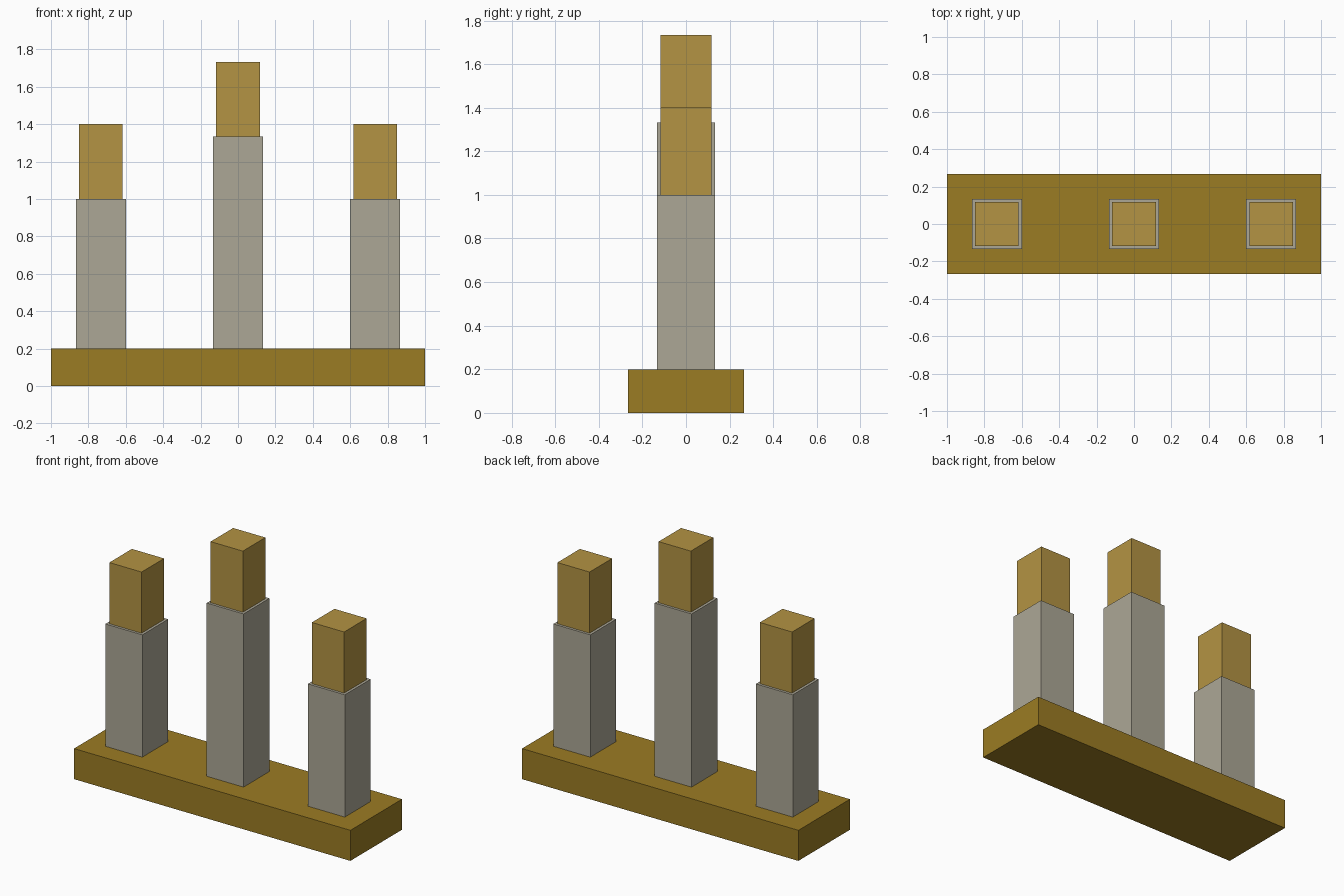
import bpy
import bmesh
from mathutils import Vector

if "Cube" in bpy.data.objects:
    bpy.data.objects.remove(bpy.data.objects["Cube"])


def material(name, rgb):
    mat = bpy.data.materials.new(name)
    mat.diffuse_color = (*[(c / 255) ** 2.2 for c in rgb], 1)
    mat.use_nodes = True
    mat.node_tree.nodes["Principled BSDF"].inputs["Base Color"].default_value = mat.diffuse_color
    return mat


def box(name, x, size, bottom, mat):
    """Box centred on (x, 0) and standing on the height 'bottom'."""
    bm = bmesh.new()
    bmesh.ops.create_cube(bm, size=1)
    bmesh.ops.scale(bm, vec=Vector(size), verts=bm.verts)
    mesh = bpy.data.meshes.new(name)
    bm.to_mesh(mesh)
    bm.free()
    mesh.materials.append(mat)
    obj = bpy.data.objects.new(name, mesh)
    obj.location = (x, 0, bottom + size[2] / 2)
    bpy.context.collection.objects.link(obj)
    return obj


base_mat = material("dark_gold", (154, 123, 40))
sleeve_mat = material("warm_grey", (171, 166, 149))
tip_mat = material("light_gold", (178, 146, 69))

# Base bar
BASE_H = 0.2
box("base", 0, (2, 0.533, BASE_H), 0, base_mat)

# Three columns, each with a narrower block on top
TIP_H = 0.4
for side, x, height in (("left", -0.733, 0.8), ("middle", 0, 1.133), ("right", 0.733, 0.8)):
    box(f"{side}_column", x, (0.267, 0.267, height), BASE_H, sleeve_mat)
    box(f"{side}_tip", x, (0.233, 0.233, TIP_H), BASE_H + height, tip_mat)
